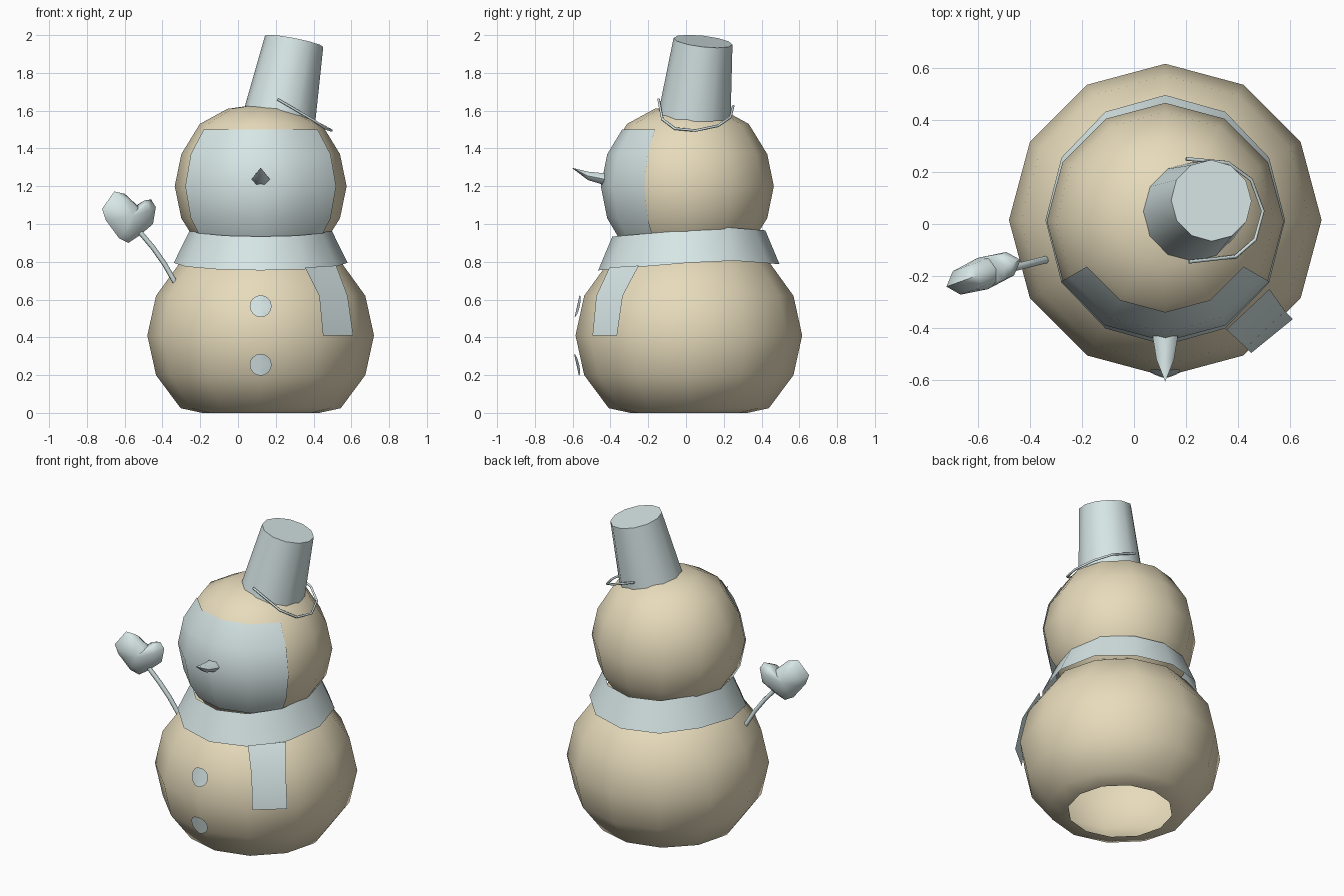
import bpy, bmesh, math
from mathutils import Vector

if "Cube" in bpy.data.objects:
    bpy.data.objects.remove(bpy.data.objects["Cube"])


def material(name, color):
    m = bpy.data.materials.new(name)
    m.diffuse_color = color
    m.use_nodes = True
    m.node_tree.nodes["Principled BSDF"].inputs["Base Color"].default_value = m.diffuse_color
    return m


TAN = material("tan", (0.80, 0.71, 0.50, 1))
PALE = material("pale_blue", (0.68, 0.79, 0.79, 1))


def loft(name, rings, mat, closed=True, start=None, end=None, recalc=False, angle=60):
    """Skin between point rings; start/end are optional closing tip points."""
    bm = bmesh.new()
    vs = [[bm.verts.new(p) for p in ring] for ring in rings]
    n = len(vs[0])
    spans = range(n if closed else n - 1)
    for a, b in zip(vs, vs[1:]):
        for i in spans:
            j = (i + 1) % n
            bm.faces.new((a[i], a[j], b[j], b[i]))
    if start is not None:
        s = bm.verts.new(start)
        for i in spans:
            bm.faces.new((vs[0][(i + 1) % n], vs[0][i], s))
    if end is not None:
        e = bm.verts.new(end)
        for i in spans:
            bm.faces.new((vs[-1][i], vs[-1][(i + 1) % n], e))
    if recalc:
        bmesh.ops.recalc_face_normals(bm, faces=bm.faces)
    me = bpy.data.meshes.new(name)
    bm.to_mesh(me)
    bm.free()
    ob = bpy.data.objects.new(name, me)
    bpy.context.collection.objects.link(ob)
    me.materials.append(mat)
    bpy.ops.object.select_all(action='DESELECT')
    ob.select_set(True)
    bpy.context.view_layer.objects.active = ob
    bpy.ops.object.shade_smooth_by_angle(angle=math.radians(angle))
    return ob


def ring(cx, cy, z, rx, ry=None, n=12, a0=0, span=360):
    ry = rx if ry is None else ry
    count = n if span == 360 else n + 1
    angles = [math.radians(a0 + span * i / n) for i in range(count)]
    return [Vector((cx + rx * math.cos(a), cy + ry * math.sin(a), z)) for a in angles]


def wire(name, pts, r):
    cu = bpy.data.curves.new(name, 'CURVE')
    cu.dimensions = '3D'
    cu.bevel_depth = r
    cu.bevel_resolution = 1
    cu.use_fill_caps = True
    sp = cu.splines.new('POLY')
    sp.points.add(len(pts) - 1)
    for q, p in zip(sp.points, pts):
        q.co = (*p, 1)
    cu.materials.append(PALE)
    bpy.context.collection.objects.link(bpy.data.objects.new(name, cu))


# Body and head: low-poly balls, body open underneath
body = [(0.31, 0.0), (0.424, 0.025), (0.554, 0.20), (0.60, 0.41),
        (0.554, 0.62), (0.424, 0.80), (0.23, 0.915)]
loft("body", [ring(0.12, 0.015, z, r) for r, z in body], TAN, end=(0.12, 0.015, 0.96))
head = [(0.175, 0.78), (0.322, 0.875), (0.42, 1.03), (0.455, 1.20),
        (0.42, 1.37), (0.322, 1.53), (0.175, 1.61)]
loft("head", [ring(0.12, 0.01, z, r) for r, z in head], TAN,
     start=(0.12, 0.01, 0.75), end=(0.12, 0.01, 1.635))

# Face panel wrapped over the front of the head
panel = [(0.368, 0.93), (0.427, 1.03), (0.461, 1.20), (0.427, 1.37), (0.348, 1.50)]
loft("face_panel", [ring(0.12, 0.01, z, r, n=4, a0=210, span=120) for r, z in panel],
     PALE, closed=False)

# Nose: bent carrot
loft("nose", [[(0.12 + r * math.cos(a), y, z + r * 0.75 * math.sin(a))
               for a in (math.radians(60 * i) for i in range(6))]
              for y, z, r in ((-0.42, 1.235, 0.05), (-0.52, 1.255, 0.034))],
     PALE, end=(0.12, -0.605, 1.298), recalc=True)


# Scarf: slanted flared band
def scarf_lift(y):
    if y < 0.2:
        return 0.055 * (y + 0.46) / 0.66
    return 0.055 - 0.022 * (y - 0.2) / 0.29


scarf = [ring(0.12, 0.015, 0.755, 0.46, 0.48), ring(0.12, 0.015, 0.928, 0.375, 0.405)]
for loop in scarf:
    for p in loop:
        p.z += scarf_lift(p.y)
loft("scarf", scarf, PALE, angle=40)

# Scarf tail
loft("scarf_tail", [[(0.45, -0.495, 0.41), (0.61, -0.365, 0.41)],
                    [(0.43, -0.475, 0.62), (0.58, -0.335, 0.62)],
                    [(0.355, -0.405, 0.77), (0.52, -0.25, 0.78)]], PALE, closed=False)

# Buttons: discs folded over the front ridge of the body
for i, (z, y, slope) in enumerate(((0.565, -0.577, 0.22), (0.255, -0.580, -0.22))):
    rim = []
    for k in range(16):
        a = math.tau * k / 16
        dx, dz = 0.058 * math.cos(a), 0.058 * math.sin(a)
        rim.append((0.12 + dx, y + slope * dz + 0.25 * abs(dx), z + dz))
    loft(f"button_{i + 1}", [rim], PALE, end=(0.12, y, z))

# Arm stick
wire("arm", [(-0.33, -0.135, 0.685), (-0.39, -0.15, 0.79), (-0.45, -0.165, 0.875),
             (-0.53, -0.18, 0.97)], 0.014)

# Mitten: puffed outline in a slanted plane
outline = [(-0.72, 1.08), (-0.655, 1.172), (-0.60, 1.16), (-0.53, 1.095), (-0.495, 1.125),
           (-0.46, 1.13), (-0.435, 1.09), (-0.45, 1.0), (-0.52, 0.94), (-0.58, 0.90),
           (-0.63, 0.925), (-0.70, 1.02)]


def mitten_pt(x, z, scale, off):
    x, z = -0.58 + (x + 0.58) * scale, 1.04 + (z - 1.04) * scale
    return (x + off * 0.33, -0.19 + 0.36 * (x + 0.58) - off, z)


loft("mitten", [[mitten_pt(x, z, s, o) for x, z in outline]
                for s, o in ((0.72, -0.045), (1, 0), (0.72, 0.045))], PALE,
     start=mitten_pt(-0.58, 1.04, 0, -0.06), end=mitten_pt(-0.58, 1.04, 0, 0.06), recalc=True)

# Bucket hat: tilted tapered cylinder, closed on top
base, top = Vector((0.22, 0.045, 1.57)), Vector((0.297, 0.09, 1.967))
turn = Vector((0, 0, 1)).rotation_difference(top - base)
loft("bucket_hat", [[c + turn @ p for p in ring(0, 0, 0, r)]
                    for c, r in ((base, 0.192), (top, 0.157))], PALE, end=top)

# Bucket handle
wire("bucket_handle", [(0.20, 0.25, 1.625), (0.36, 0.235, 1.565), (0.45, 0.17, 1.52),
                       (0.495, 0.05, 1.495), (0.465, -0.06, 1.505), (0.39, -0.125, 1.555),
                       (0.21, -0.145, 1.66)], 0.007)
